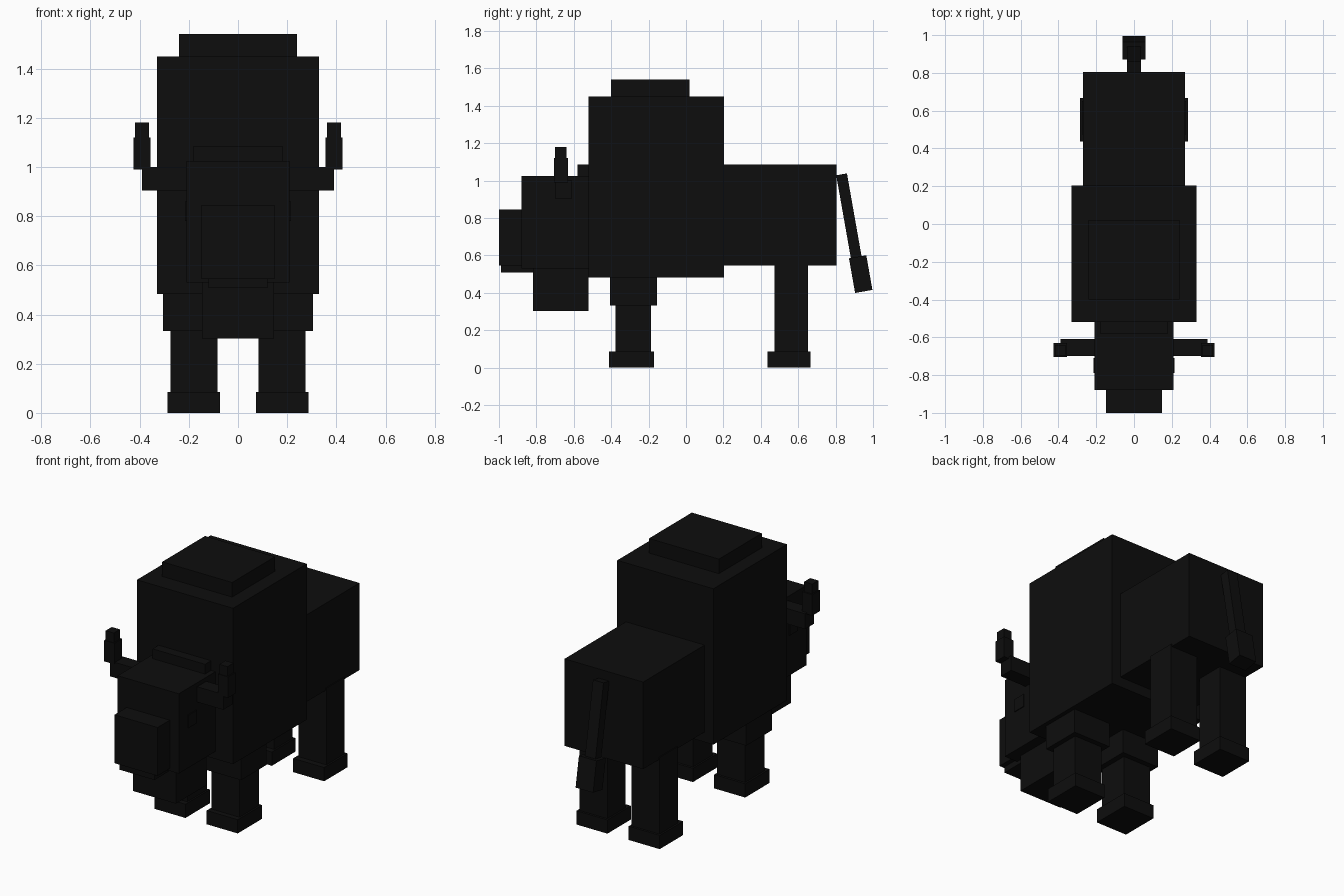
import bpy, math

if "Cube" in bpy.data.objects:
    bpy.data.objects.remove(bpy.data.objects["Cube"])

mat = bpy.data.materials.new("black_fur")
mat.diffuse_color = (0.004, 0.004, 0.004, 1)
mat.use_nodes = True
mat.node_tree.nodes["Principled BSDF"].inputs["Base Color"].default_value = mat.diffuse_color


def box(name, x, y, z, tilt=0.0):
    """Box from (min, max) ranges, optionally tilted about the x axis."""
    bpy.ops.mesh.primitive_cube_add(
        size=1, location=[(a + b) / 2 for a, b in (x, y, z)])
    ob = bpy.context.object
    ob.name = name
    ob.scale = [b - a for a, b in (x, y, z)]
    ob.rotation_euler.x = math.radians(tilt)
    ob.data.materials.append(mat)
    return ob


def pair(name, x, y, z):
    """Right-hand box and its mirror image."""
    box(name + "_right", x, y, z)
    box(name + "_left", (-x[1], -x[0]), y, z)


# Body
box("shoulders", (-.33, .33), (-.52, .203), (.483, 1.45))
box("hump", (-.24, .24), (-.40, .02), (1.44, 1.54))
box("hindquarters", (-.27, .27), (.19, .805), (.545, 1.085))

# Head
box("head", (-.21, .21), (-.88, -.50), (.53, 1.025))
box("crown_tuft", (-.18, .18), (-.58, -.50), (1.0, 1.085))
box("muzzle", (-.148, .148), (-1.0, -.87), (.545, .845))
box("lower_jaw", (-.12, .12), (-.99, -.51), (.508, .55))
box("beard", (-.147, .147), (-.818, -.52), (.303, .54))
pair("eye", (.207, .215), (-.79, -.71), (.78, .86))

# Horns
pair("horn_base", (.20, .39), (-.70, -.61), (.905, 1.0))
pair("horn_middle", (.355, .425), (-.705, -.63), (.99, 1.12))
pair("horn_tip", (.362, .418), (-.70, -.64), (1.11, 1.18))

# Legs
pair("front_thigh", (.05, .305), (-.405, -.155), (.333, .50))
pair("front_leg", (.083, .275), (-.378, -.187), (.08, .35))
pair("front_hoof", (.073, .286), (-.411, -.172), (0, .085))
pair("hind_leg", (.083, .275), (.473, .652), (.08, .56))
pair("hind_hoof", (.073, .286), (.436, .666), (0, .085))

# Tail
box("tail", (-.036, .036), (.843, .901), (.575, 1.037), 10)
box("tail_tuft", (-.06, .06), (.887, .981), (.406, .594), 10)
